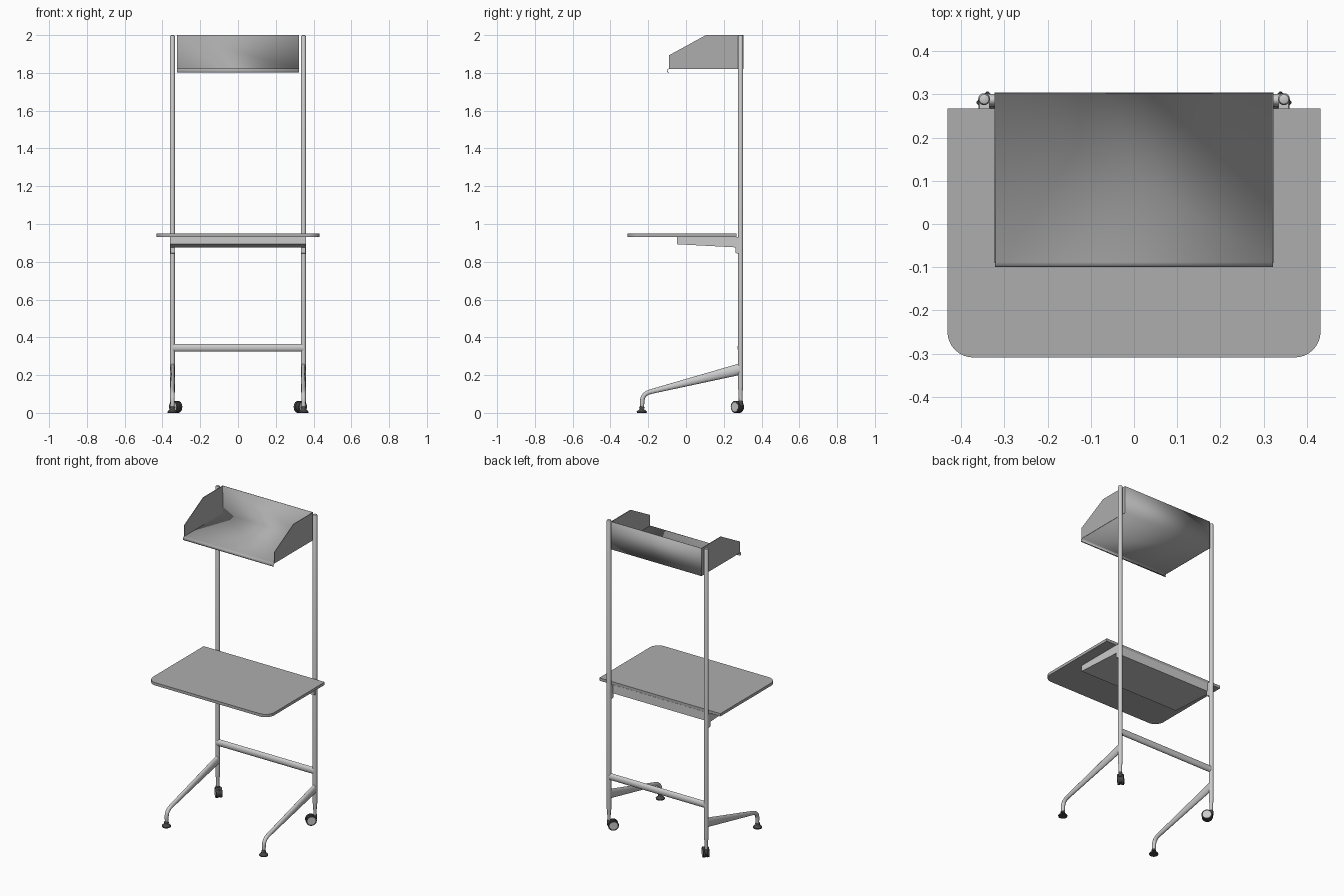
import bpy, bmesh, math
from mathutils import Matrix, Vector

if "Cube" in bpy.data.objects:
    bpy.data.objects.remove(bpy.data.objects["Cube"])

PX, PY = 0.347, 0.289          # post centre


def material(name, c):
    m = bpy.data.materials.new(name)
    m.diffuse_color = (*c, 1)
    m.use_nodes = True
    m.node_tree.nodes["Principled BSDF"].inputs["Base Color"].default_value = m.diffuse_color
    return m


METAL = material("frame_metal", (0.56, 0.56, 0.59))
DARK = material("dark_plastic", (0.06, 0.06, 0.06))
PANEL = material("panel_grey", (0.42, 0.42, 0.42))


def finish(name, bm, mat, mirror=False, solid=0, bevel=0):
    bmesh.ops.recalc_face_normals(bm, faces=bm.faces)
    me = bpy.data.meshes.new(name)
    bm.to_mesh(me)
    bm.free()
    me.materials.append(mat)
    ob = bpy.data.objects.new(name, me)
    bpy.context.collection.objects.link(ob)
    bpy.ops.object.select_all(action='DESELECT')
    ob.select_set(True)
    bpy.context.view_layer.objects.active = ob
    bpy.ops.object.shade_smooth_by_angle(angle=math.radians(35))
    if solid:
        s = ob.modifiers.new("thickness", 'SOLIDIFY')
        s.thickness, s.offset = solid, 0
    if bevel:
        b = ob.modifiers.new("bevel", 'BEVEL')
        b.width, b.segments = bevel, 2
    if mirror:
        ob.modifiers.new("mirror", 'MIRROR').use_axis = (True, False, False)
    return ob


def loft(bm, rings, caps=True):
    vs = [[bm.verts.new(p) for p in r] for r in rings]
    n = len(vs[0])
    for a, b in zip(vs, vs[1:]):
        for i in range(n):
            bm.faces.new((a[i], a[(i + 1) % n], b[(i + 1) % n], b[i]))
    if caps:
        bm.faces.new(vs[0])
        bm.faces.new(vs[-1])


def lathe(bm, prof, x, y, n=24):
    loft(bm, [[(x + r * math.cos(2 * math.pi * i / n), y + r * math.sin(2 * math.pi * i / n), z)
               for i in range(n)] for r, z in prof])


def prism_x(bm, prof, x0, x1):
    loft(bm, [[(x, y, z) for y, z in prof] for x in (x0, x1)])


# upright posts with rounded tops and a narrowed stem at the bottom
bm = bmesh.new()
lathe(bm, [(0.006, 2.0), (0.011, 1.998), (0.0138, 1.992), (0.0138, 0.14),
           (0.0125, 0.125), (0.0105, 0.112), (0.0095, 0.05)], PX, PY)
finish("upright_post", bm, METAL, mirror=True)

# tapering legs that bend down at the front
path = [(0.288, 0.232, 0.030, 0.0130), (-0.185, 0.113, 0.0125, 0.0125),
        (-0.205, 0.106, 0.012, 0.012), (-0.220, 0.095, 0.012, 0.012),
        (-0.229, 0.080, 0.012, 0.012), (-0.232, 0.062, 0.012, 0.012),
        (-0.232, 0.034, 0.010, 0.010)]
rings = []
for i, (y, z, h, w) in enumerate(path):
    a, b = path[max(i - 1, 0)], path[min(i + 1, len(path) - 1)]
    t = Vector((0, b[0] - a[0], b[1] - a[1])).normalized()
    up = Vector((0, t.z, -t.y))
    rings.append([Vector((PX, y, z)) + up * h * math.sin(k * math.pi / 10)
                  + Vector((w * math.cos(k * math.pi / 10), 0, 0)) for k in range(20)])
bm = bmesh.new()
loft(bm, rings)
finish("front_leg", bm, METAL, mirror=True)

# glide feet
bm = bmesh.new()
lathe(bm, [(0.026, 0), (0.027, 0.006), (0.022, 0.012), (0.012, 0.018),
           (0.010, 0.022), (0.014, 0.023), (0.014, 0.029), (0.009, 0.037)], PX, -0.234)
finish("glide_foot", bm, DARK, mirror=True)

# twin-wheel casters, turned 45 degrees
base = Matrix.Translation((PX - 0.017, PY - 0.017, 0.032)) @ Matrix.Rotation(math.radians(135), 4, 'Z')


def disc(bm, r1, r2, offset, depth):
    m = base @ Matrix.Translation((offset, 0, 0)) @ Matrix.Rotation(math.pi / 2, 4, 'Y')
    bmesh.ops.create_cone(bm, cap_ends=True, segments=28, radius1=r1, radius2=r2, depth=depth, matrix=m)


bm = bmesh.new()
for s in (-1, 1):
    disc(bm, 0.032, 0.032, s * 0.0115, 0.015)
finish("caster_wheels", bm, DARK, mirror=True, bevel=0.002)
bm = bmesh.new()
disc(bm, 0.029, 0.029, 0, 0.010)
lathe(bm, [(0.012, 0.035), (0.012, 0.062), (0.010, 0.066)], PX, PY, 20)
finish("caster_housing", bm, DARK, mirror=True)
bm = bmesh.new()
for s in (-1, 1):
    disc(bm, 0.024, 0.024, s * 0.0185, 0.002)
finish("caster_hub_caps", bm, METAL, mirror=True)

# oval crossbar between the posts
bm = bmesh.new()
loft(bm, [[(x, 0.287 + 0.0145 * math.cos(k * math.pi / 12), 0.345 + 0.021 * math.sin(k * math.pi / 12))
           for k in range(24)] for x in (-PX, PX)])
finish("crossbar", bm, METAL)

# desktop with rounded front corners
outline = [(0.432, 0.267), (-0.432, 0.267)]
R = 0.06
for cx, start in ((-0.432 + R, 180), (0.432 - R, 270)):
    for k in range(9):
        a = math.radians(start + k * 90 / 8)
        outline.append((cx + R * math.cos(a), -0.309 + R + R * math.sin(a)))
bm = bmesh.new()
loft(bm, [[(x, y, z) for x, y in outline] for z in (0.931, 0.949)])
finish("desktop", bm, PANEL)

# wedge-shaped support under the desktop, with clips to the posts
bm = bmesh.new()
prism_x(bm, [(-0.048, 0.931), (-0.048, 0.893), (0.268, 0.876), (0.268, 0.931)], -0.359, 0.359)
finish("desktop_support", bm, METAL)
bm = bmesh.new()
prism_x(bm, [(0.263, 0.93), (0.263, 0.846), (0.282, 0.842), (0.282, 0.93)], 0.334, 0.358)
finish("post_clip", bm, METAL, mirror=True)

# top shelf: one folded sheet with back, floor and curled front lip
prof = [(0.303, 2.0), (0.303, 1.822), (-0.088, 1.822), (-0.095, 1.820), (-0.0985, 1.815),
        (-0.0985, 1.807), (-0.096, 1.803), (-0.091, 1.803)]
bm = bmesh.new()
l, r = [[bm.verts.new((x, y, z)) for y, z in prof] for x in (-0.322, 0.322)]
for i in range(len(prof) - 1):
    bm.faces.new((l[i], l[i + 1], r[i + 1], r[i]))
finish("shelf_sheet", bm, PANEL, solid=0.003)

# shelf sides
bm = bmesh.new()
prism_x(bm, [(-0.09, 1.821), (0.304, 1.821), (0.304, 2.0), (0.105, 2.0), (-0.09, 1.893)], 0.320, 0.3235)
finish("shelf_side", bm, PANEL, mirror=True)
